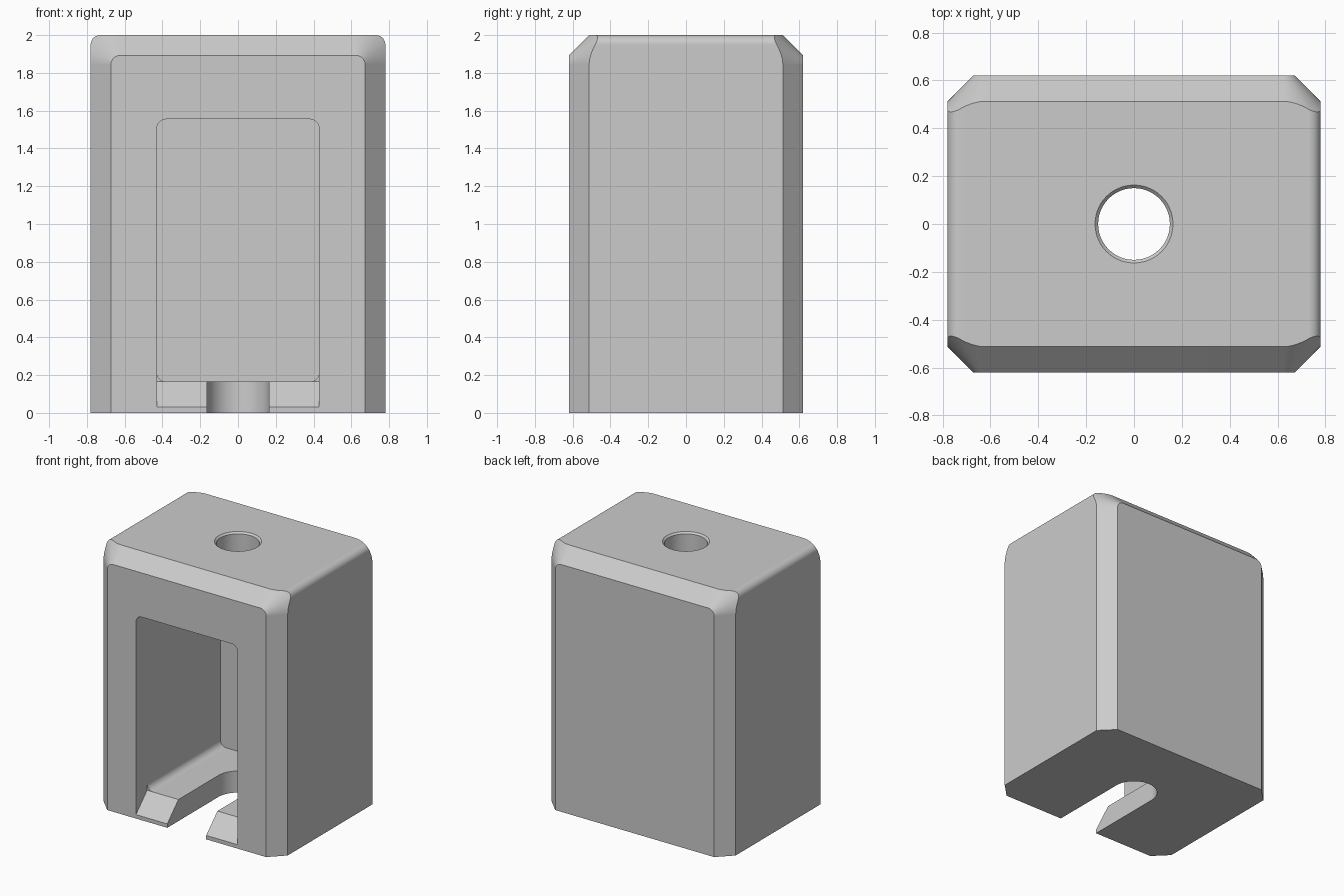
import bpy, bmesh
from math import sin, cos, pi, radians, hypot

cube = bpy.data.objects.get("Cube")
if cube:
    bpy.data.objects.remove(cube, do_unlink=True)

grey = bpy.data.materials.new("light grey")
grey.use_nodes = True
COLOUR = (0.6, 0.6, 0.6, 1)
grey.diffuse_color = COLOUR
grey.node_tree.nodes["Principled BSDF"].inputs["Base Color"].default_value = COLOUR

W, D, H = 0.78, 0.62, 2.0      # half width, half depth, height
R, CH = 0.05, 0.107            # edge radius, chamfer


def arc(cx, cy, r, start, end, n=8):
    return [(cx + r * cos(radians(start + (end - start) * i / n)),
             cy + r * sin(radians(start + (end - start) * i / n))) for i in range(n + 1)]


def loft(name, rings):
    """Skin a list of closed rings and cap both ends."""
    bm = bmesh.new()
    rows = [[bm.verts.new(p) for p in ring] for ring in rings]
    n = len(rows[0])
    for a, b in zip(rows, rows[1:]):
        for i in range(n):
            bm.faces.new((a[i], a[(i + 1) % n], b[(i + 1) % n], b[i]))
    bm.faces.new(rows[0])
    bm.faces.new(rows[-1])
    bmesh.ops.recalc_face_normals(bm, faces=bm.faces)
    mesh = bpy.data.meshes.new(name)
    bm.to_mesh(mesh)
    bm.free()
    mesh.materials.append(grey)
    ob = bpy.data.objects.new(name, mesh)
    bpy.context.collection.objects.link(ob)
    return ob


# Outer outline: rounded top corners, square feet
side, top = W - CH - R, H - CH - R
half = [(W, 0)] + [(W, top + (H - R - top) * t / 4) for t in range(4)]
half += arc(W - R, H - R, R, 0, 90)
half += [(W - R - (W - R - side) * t / 4, H) for t in range(1, 5)]
outline = half + [(-x, z) for x, z in reversed(half)]

# Chamfer that turns conical around the top corners
inner, depth = [], []
for x, z in outline:
    cx, cz = max(-side, min(side, x)), min(top, z)
    dist = hypot(x - cx, z - cz)
    inner.append((cx + (x - cx) * R / dist, cz + (z - cz) * R / dist))
    depth.append(D - (dist - R))

body = loft("housing_block", [
    [(x, -D, z) for x, z in inner],
    [(x, -d, z) for (x, z), d in zip(outline, depth)],
    [(x, d, z) for (x, z), d in zip(outline, depth)],
    [(x, D, z) for x, z in inner]])

# Front pocket with rounded corners
PW, FLOOR, CEIL = 0.43, 0.165, 1.555
rect = []
for cx, cz, a in ((PW - R, CEIL - R, 0), (R - PW, CEIL - R, 90),
                  (R - PW, FLOOR + R, 180), (PW - R, FLOOR + R, 270)):
    rect += arc(cx, cz, R, a, a + 90)
pocket = loft("pocket_cutter", [[(x, y, z) for x, z in rect] for y in (-0.8, 0.4)])

# Sloped lip at the front of the pocket floor
LIP = 0.03
slope = [(-D - 0.1, LIP), (-D, LIP), (-D + FLOOR - LIP, FLOOR),
         (-D + FLOOR - LIP, FLOOR + 0.2), (-D - 0.1, FLOOR + 0.2)]
ramp = loft("ramp_cutter", [[(x, y, z) for y, z in slope] for x in (-PW, PW)])

# Slot through the floor, open at the front
SR = 0.165
slot_line = [(SR, -0.9)] + arc(0, 0, SR, 0, 180, 24) + [(-SR, -0.9)]
slot = loft("slot_cutter", [[(x, y, z) for x, y in slot_line] for z in (-0.1, 0.4)])

# Top hole with a small countersink
HR, C = 0.15, 0.013


def circle(r, z):
    return [(r * cos(2 * pi * i / 48), r * sin(2 * pi * i / 48), z) for i in range(48)]


hole = loft("hole_cutter", [circle(HR, 1.3), circle(HR, H - C),
                            circle(HR + C, H), circle(HR + C, H + 0.1)])

# Cut the openings
bpy.context.view_layer.objects.active = body
for cutter in (pocket, ramp, slot, hole):
    mod = body.modifiers.new(cutter.name, 'BOOLEAN')
    mod.operation = 'DIFFERENCE'
    mod.solver = 'EXACT'
    mod.object = cutter
    bpy.ops.object.modifier_apply(modifier=mod.name)
    bpy.data.objects.remove(cutter, do_unlink=True)

# Smooth rounded surfaces, keep hard edges
bpy.ops.object.select_all(action='DESELECT')
body.select_set(True)
bpy.ops.object.shade_smooth_by_angle(angle=radians(25))
weighted = body.modifiers.new("weighted_normals", 'WEIGHTED_NORMAL')
weighted.keep_sharp = True
